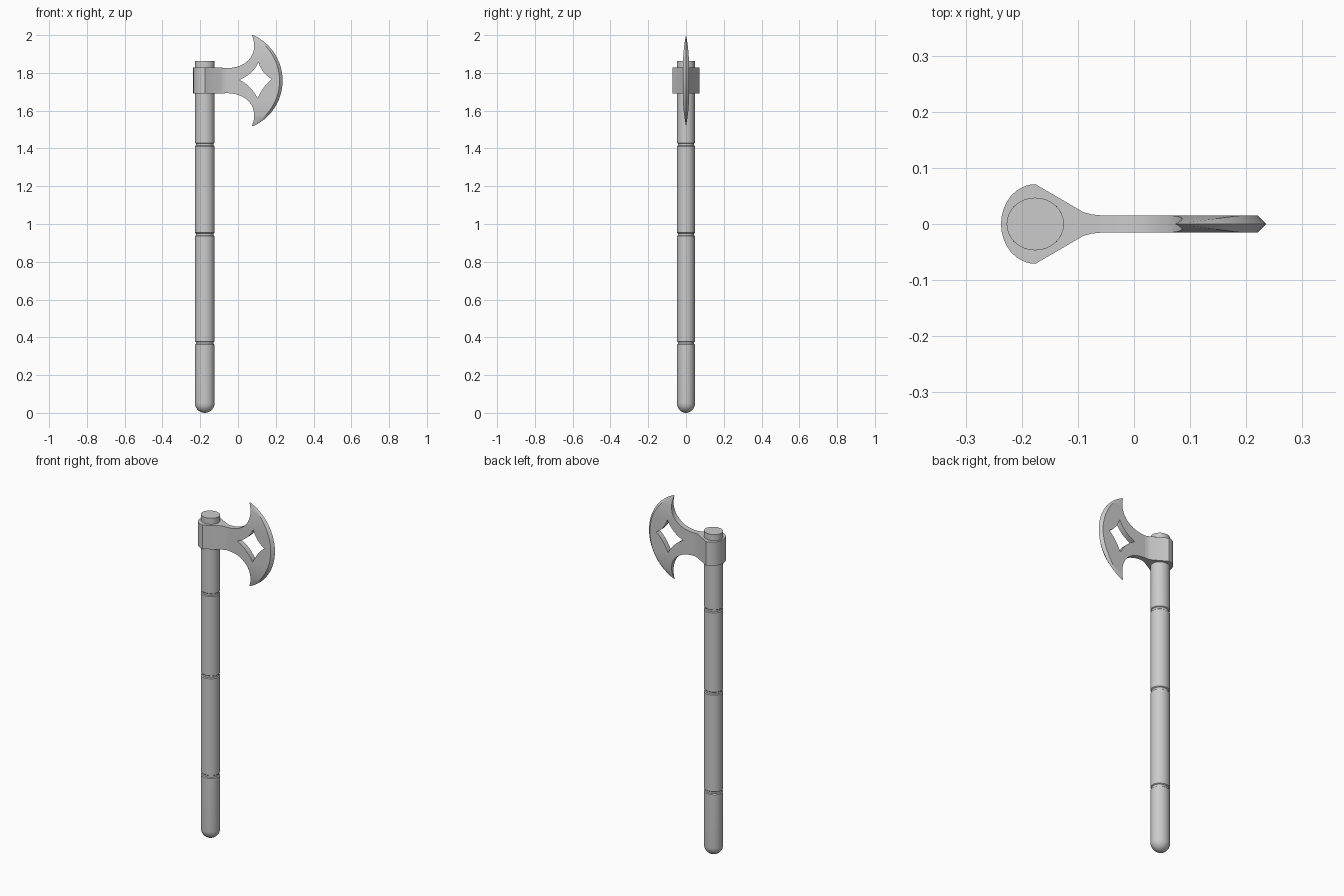
import bpy, bmesh
from math import sin, cos, pi, sqrt, radians

if "Cube" in bpy.data.objects:
    bpy.data.objects.remove(bpy.data.objects["Cube"])

AXIS_X = -0.176      # handle axis
HEAD_Z = 1.759       # mid height of the axe head


def make(name, verts, faces):
    me = bpy.data.meshes.new(name)
    me.from_pydata(verts, [], faces)
    bm = bmesh.new()
    bm.from_mesh(me)
    bmesh.ops.remove_doubles(bm, verts=bm.verts, dist=1e-5)
    bmesh.ops.recalc_face_normals(bm, faces=bm.faces)
    bm.to_mesh(me)
    bm.free()
    ob = bpy.data.objects.new(name, me)
    bpy.context.collection.objects.link(ob)
    return ob


def loft(name, rings):
    """Join closed rings of equal size and cap both ends."""
    n = len(rings[0])
    verts = [p for r in rings for p in r]
    faces = [(i * n + j, i * n + (j + 1) % n, (i + 1) * n + (j + 1) % n, (i + 1) * n + j)
             for i in range(len(rings) - 1) for j in range(n)]
    faces += [tuple(range(n))[::-1], tuple(range(len(verts) - n, len(verts)))]
    return make(name, verts, faces)


def smooth(ob, angle=30):
    bpy.ops.object.select_all(action='DESELECT')
    ob.select_set(True)
    bpy.context.view_layer.objects.active = ob
    bpy.ops.object.shade_smooth_by_angle(angle=radians(angle))


# Handle: slightly oval lathe with rounded butt and three shallow grooves
R = 0.052
prof = [(R * sin(a), R * (1 - cos(a))) for a in [0.02] + [i * pi / 16 for i in range(1, 9)]]
for g in (0.37, 0.945, 1.42):
    prof += [(R, g - 0.009), (R - 0.005, g - 0.005), (R - 0.005, g + 0.005), (R, g + 0.009)]
prof.append((R - 0.001, 1.863))
SEG = 32
handle = loft("handle", [[(AXIS_X + r * cos(2 * pi * k / SEG), 0.92 * r * sin(2 * pi * k / SEG), z)
                          for k in range(SEG)] for r, z in prof])
smooth(handle)

# Collar: half-round eye narrowing to the neck, (x, y, half height)
T = 0.0155
half = [(AXIS_X - 0.061 * sin(a), 0.071 * cos(a), 0.069) for a in [i * pi / 16 for i in range(9)]]
half = [(-0.06, T, 0.066), (-0.075, 0.017, 0.067), (-0.09, 0.021, 0.069)] + half
outline = half + [(x, -y, h) for x, y, h in half[-2::-1]]
collar = loft("collar", [[(x, y, HEAD_Z + s * h) for x, y, h in outline] for s in (-1, 1)])
smooth(collar)

# Blade: horizontal sections from lower horn to upper horn, (offset from middle, back edge x)
back = [(0.241, 0.073), (0.225, 0.079), (0.205, 0.084), (0.185, 0.086), (0.165, 0.084),
        (0.145, 0.079), (0.125, 0.069), (0.107, 0.054), (0.092, 0.036), (0.08, 0.014),
        (0.073, -0.007), (0.068, -0.032), (0.066, -0.06)]
mid = [(d, -0.06) for d in (0.044, 0.022, 0.0)]
upper = back + mid
sections = [(-d, x) for d, x in upper] + upper[-2::-1]
rings = []
for d, xb in sections:
    xe = 0.236 - 0.265 + sqrt(0.265 ** 2 - d * d)       # cutting edge arc
    xe = max(xe, xb)
    u = max(0.0, (abs(d) - 0.10) / 0.141)
    t = T * (1 - u ** 1.8)                              # thins towards the horns
    xs = xe - min(0.016, 0.4 * (xe - xb))               # bevel shoulder
    z = HEAD_Z + d
    rings.append([(xb, t, z), (xs, t, z), (xe, 0, z), (xs, -t, z), (xb, -t, z)])
n = 5
verts = [p for r in rings for p in r]
blade = loft("blade", rings)

# Four-pointed star window with concave sides
tips = [(0.108, 1.856), (0.179, 1.767), (0.104, 1.666), (0.008, 1.763)]
bends = [(0.128, 1.795), (0.134, 1.732), (0.070, 1.732), (0.082, 1.795)]
star = []
for i in range(4):
    a, b, c = tips[i], bends[i], tips[(i + 1) % 4]
    for k in range(6):
        s = k / 6
        w = ((1 - s) ** 2, 2 * s * (1 - s), s * s)
        star.append(tuple(w[0] * a[j] + w[1] * b[j] + w[2] * c[j] for j in (0, 1)))
cutter = loft("window_cutter", [[(x, y, z) for x, z in star] for y in (-0.05, 0.05)])
mod = blade.modifiers.new("window", 'BOOLEAN')
mod.operation = 'DIFFERENCE'
mod.solver = 'EXACT'
mod.object = cutter
bpy.context.view_layer.objects.active = blade
bpy.ops.object.modifier_apply(modifier=mod.name)
bpy.data.objects.remove(cutter)
smooth(blade, 25)
